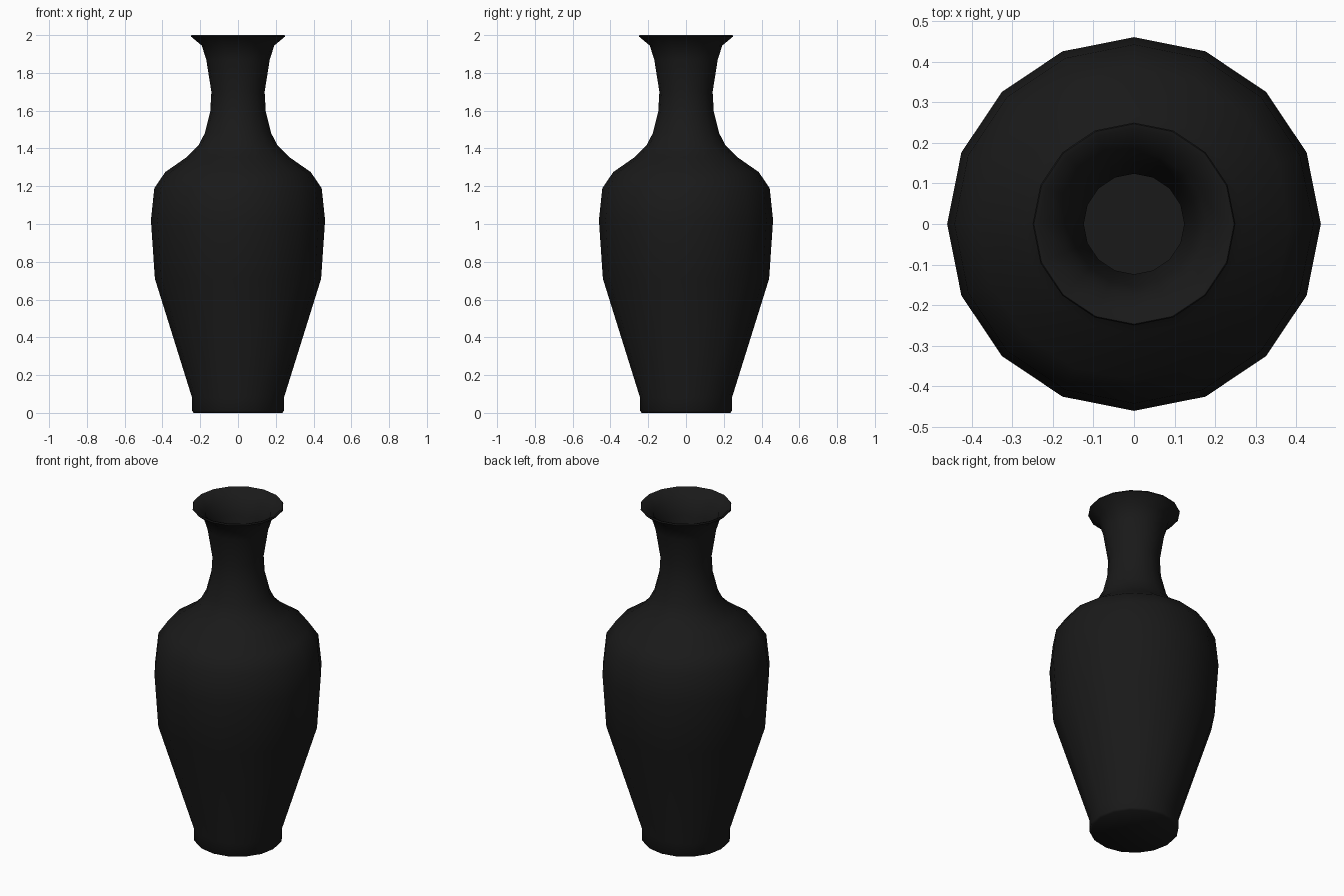
import bpy, bmesh, math

if "Cube" in bpy.data.objects:
    bpy.data.objects.remove(bpy.data.objects["Cube"])

SIDES = 16

# Closed wall profile (radius, height): outside going up, then inside going down
outer = [(0.234, 0.0), (0.243, 0.01), (0.243, 0.08), (0.44, 0.71), (0.461, 1.02),
         (0.443, 1.19), (0.385, 1.275), (0.27, 1.355), (0.21, 1.415), (0.176, 1.48),
         (0.147, 1.595), (0.141, 1.70), (0.168, 1.87), (0.192, 1.945), (0.25, 1.993),
         (0.247, 2.0)]
inner = [(0.235, 1.997), (0.178, 1.95), (0.153, 1.87), (0.124, 1.70), (0.13, 1.59),
         (0.16, 1.475), (0.197, 1.40), (0.26, 1.34), (0.373, 1.26), (0.425, 1.18),
         (0.443, 1.02), (0.422, 0.715), (0.225, 0.085), (0.222, 0.02)]


def lathe(name, profile):
    """Revolve a profile into rings, capping the first and last ring."""
    bm = bmesh.new()
    rings = []
    for r, z in profile:
        rings.append([bm.verts.new((r * math.cos(2 * math.pi * i / SIDES),
                                    r * math.sin(2 * math.pi * i / SIDES), z))
                      for i in range(SIDES)])
    for a, b in zip(rings, rings[1:]):
        for i in range(SIDES):
            j = (i + 1) % SIDES
            bm.faces.new((a[i], a[j], b[j], b[i]))
    bm.faces.new(rings[0][::-1])   # underside of the foot
    bm.faces.new(rings[-1])        # floor inside the vase
    bmesh.ops.recalc_face_normals(bm, faces=bm.faces)
    mesh = bpy.data.meshes.new(name)
    bm.to_mesh(mesh)
    bm.free()
    obj = bpy.data.objects.new(name, mesh)
    bpy.context.collection.objects.link(obj)
    return obj


# Vase body with thin walls
vase = lathe("vase", outer + inner)

# Black glaze
glaze = bpy.data.materials.new("black_glaze")
glaze.diffuse_color = (0.01, 0.01, 0.01, 1)
glaze.use_nodes = True
glaze.node_tree.nodes["Principled BSDF"].inputs["Base Color"].default_value = glaze.diffuse_color
vase.data.materials.append(glaze)

# Smooth sides, crisp foot and rim
bpy.context.view_layer.objects.active = vase
vase.select_set(True)
bpy.ops.object.shade_smooth_by_angle(angle=math.radians(50))
